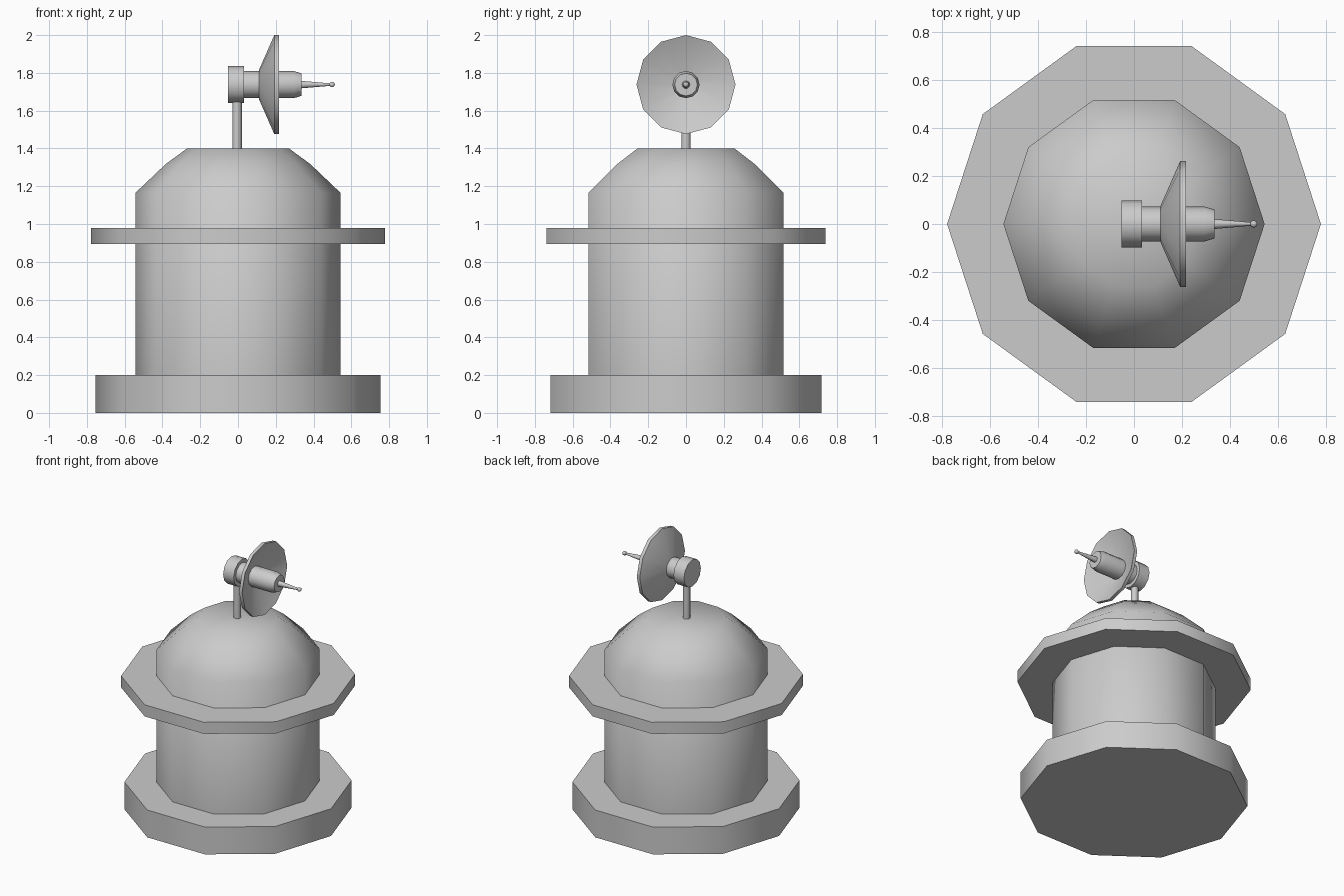
import bpy
import bmesh
from math import cos, sin, pi, radians

if "Cube" in bpy.data.objects:
    bpy.data.objects.remove(bpy.data.objects["Cube"])


def lathe(name, profile, sides, axis='z', centre=(0, 0, 0), angle=50):
    """Revolve (radius, height) points round the z or x axis and cap the ends."""
    bm = bmesh.new()
    rings = []
    for r, h in profile:
        ring = []
        for i in range(sides):
            a = 2 * pi * i / sides
            u, v = r * cos(a), r * sin(a)
            p = (u, v, h) if axis == 'z' else (h, u, v)
            ring.append(bm.verts.new([p[k] + centre[k] for k in range(3)]))
        rings.append(ring)
    for lo, hi in zip(rings, rings[1:]):
        for i in range(sides):
            j = (i + 1) % sides
            bm.faces.new((lo[i], lo[j], hi[j], hi[i]))
    bm.faces.new(rings[0][::-1])
    bm.faces.new(rings[-1])
    bmesh.ops.recalc_face_normals(bm, faces=bm.faces[:])
    mesh = bpy.data.meshes.new(name)
    bm.to_mesh(mesh)
    bm.free()
    ob = bpy.data.objects.new(name, mesh)
    bpy.context.collection.objects.link(ob)
    bpy.ops.object.select_all(action='DESELECT')
    bpy.context.view_layer.objects.active = ob
    ob.select_set(True)
    bpy.ops.object.shade_smooth_by_angle(angle=radians(angle))
    return ob


# Ten-sided building: foundation, domed body and balcony ring
lathe("foundation", [(0.755, 0), (0.755, 0.2)], 10)
lathe("domed_body", [(0.543, 0.2), (0.543, 1.165), (0.382, 1.318), (0.27, 1.4)], 10)
lathe("balcony_ring", [(0.777, 0.893), (0.777, 0.978)], 10)

# Mast holding the dish
lathe("mast", [(0.025, 1.38), (0.025, 1.66)], 8, centre=(-0.005, 0, 0))

# Dish assembly, revolved about the x axis
hub = (0, 0, 1.738)
lathe("motor_housing", [(0.098, -0.052), (0.098, 0.033)], 12, 'x', hub)
lathe("dish", [(0.075, 0.11), (0.262, 0.192), (0.262, 0.216), (0.06, 0.128)],
      12, 'x', hub)
lathe("feed_tube", [(0.072, 0.03), (0.072, 0.295), (0.06, 0.335)], 12, 'x', hub)
lathe("antenna_rod", [(0.021, 0.33), (0.006, 0.5)], 10, 'x', hub)

# Small ball on the antenna tip
ball = [(max(0.0005, 0.015 * sin(pi * i / 6)), 0.498 - 0.015 * cos(pi * i / 6))
        for i in range(7)]
lathe("antenna_tip", ball, 10, 'x', hub)
